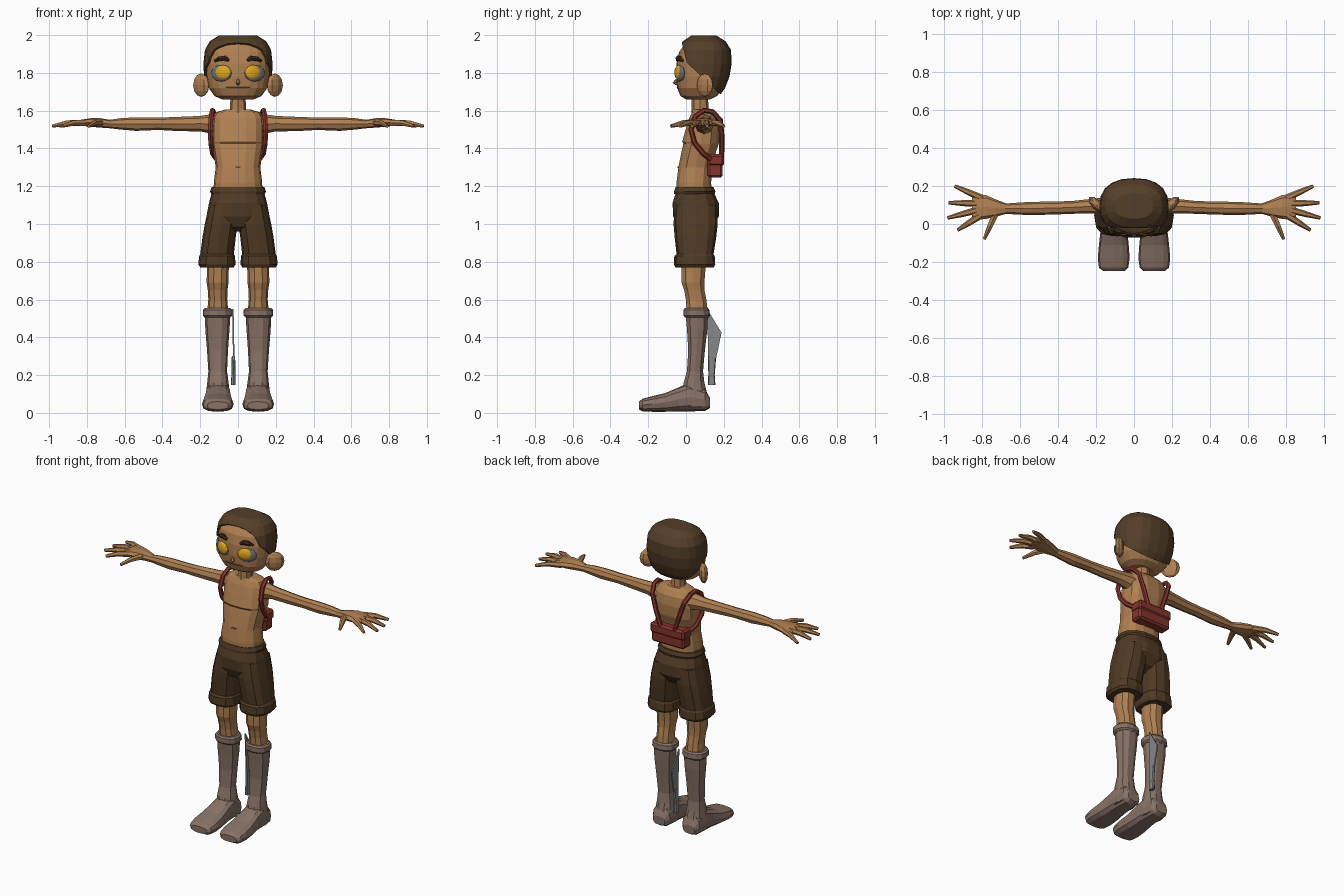
import bpy, bmesh, math
from mathutils import Vector, Matrix


def material(name, r, g, b):
    lin = [((c / 255 + 0.055) / 1.055) ** 2.4 for c in (r, g, b)]
    m = bpy.data.materials.new(name)
    m.diffuse_color = (*lin, 1)
    return m


SKIN = material("skin", 176, 128, 82)
HAIR = material("hair brown", 84, 62, 40)
CLOTH = material("shorts brown", 80, 58, 36)
SOCK = material("boot taupe", 136, 114, 102)
RED = material("strap red", 134, 52, 44)
YELLOW = material("eye yellow", 222, 168, 32)
RIM = material("eye rim grey", 108, 114, 120)
STEEL = material("steel grey", 132, 134, 137)
DARK = material("brow dark", 60, 44, 32)
FOLD = material("skin fold", 134, 92, 56)


def finish(name, bm, mat, mirror=False):
    bmesh.ops.recalc_face_normals(bm, faces=bm.faces)
    me = bpy.data.meshes.new(name)
    bm.to_mesh(me)
    bm.free()
    me.materials.append(mat)
    ob = bpy.data.objects.new(name, me)
    bpy.context.collection.objects.link(ob)
    if mirror:
        ob.modifiers.new("mirror", "MIRROR").use_mirror_merge = False
    return ob


def skin_rings(bm, rings):
    """Join equal rings of points into a capped skin."""
    vs = [[bm.verts.new(p) for p in ring] for ring in rings]
    n = len(vs[0])
    for a, b in zip(vs, vs[1:]):
        for i in range(n):
            j = (i + 1) % n
            bm.faces.new((a[i], a[j], b[j], b[i]))
    bm.faces.new(vs[0])
    bm.faces.new(vs[-1])


def loft_bm(axis, rings, sides=12, power=2.3):
    """Rings are (position on axis, a0, a1, b0, b1): extents on the other two axes."""
    bm = bmesh.new()
    out = []
    for t, a0, a1, b0, b1 in rings:
        ring = []
        for i in range(sides):
            w = 2 * math.pi * i / sides
            c, s = math.cos(w), math.sin(w)
            a = (a0 + a1) / 2 + (a1 - a0) / 2 * math.copysign(abs(c) ** (2 / power), c)
            b = (b0 + b1) / 2 + (b1 - b0) / 2 * math.copysign(abs(s) ** (2 / power), s)
            p = [a, b]
            p.insert(axis, t)
            ring.append(p)
        out.append(ring)
    skin_rings(bm, out)
    return bm


def loft(name, axis, rings, mat, mirror=False, sides=12, power=2.3):
    return finish(name, loft_bm(axis, rings, sides, power), mat, mirror)


def tube(name, pts, radii, mat, mirror=True, sides=6):
    bm = bmesh.new()
    pts = [Vector(p) for p in pts]
    rings = []
    for i, p in enumerate(pts):
        d = (pts[min(i + 1, len(pts) - 1)] - pts[max(i - 1, 0)]).normalized()
        ref = Vector((1, 0, 0)) if abs(d.x) < 0.75 else Vector((0, 0, 1))
        u = d.cross(ref).normalized()
        v = d.cross(u)
        ws = [2 * math.pi * k / sides for k in range(sides)]
        rings.append([p + radii[i] * (u * math.cos(w) + v * math.sin(w)) for w in ws])
    skin_rings(bm, rings)
    return finish(name, bm, mat, mirror)


def blob(name, loc, half, turn, mat, seg=16, rings=10):
    bm = bmesh.new()
    m = Matrix.Translation(loc) @ Matrix.Rotation(math.radians(turn), 4, "Z") @ Matrix.Diagonal((*half, 1))
    bmesh.ops.create_uvsphere(bm, u_segments=seg, v_segments=rings, radius=1, matrix=m)
    return finish(name, bm, mat, True)


def box(name, lo, hi, mat, bevel=0.01):
    bm = bmesh.new()
    lo, hi = Vector(lo), Vector(hi)
    m = Matrix.Translation((lo + hi) / 2) @ Matrix.Diagonal((*(hi - lo), 1))
    bmesh.ops.create_cube(bm, size=1, matrix=m)
    bmesh.ops.bevel(bm, geom=bm.edges[:], offset=bevel, segments=1, affect="EDGES")
    return finish(name, bm, mat)


# Head and hair share one profile: z, half width, front y, back y
PROFILE = [(1.66, .085, 0, .13), (1.678, .125, -.03, .165), (1.72, .155, -.046, .195),
           (1.78, .168, -.052, .218), (1.85, .171, -.05, .23), (1.91, .163, -.037, .226),
           (1.955, .138, -.005, .198), (1.985, .09, .04, .15)]
loft("head", 2, [(z, -x, x, f, b) for z, x, f, b in PROFILE], SKIN, sides=20, power=2.4)
g = 0.012
bm = loft_bm(2, [(z + (g if z > 1.9 else 0), -x - g, x + g, f - g, b + g) for z, x, f, b in PROFILE], 20, 2.4)
for co, no in (((0, -.02, 1.95), (0, 1, .25)), ((0, .03, 1.83), (0, .75, .8)), ((0, 0, 1.685), (0, 0, 1))):
    bmesh.ops.bisect_plane(bm, geom=bm.verts[:] + bm.edges[:] + bm.faces[:],
                           plane_co=co, plane_no=no, clear_inner=True)
hair = finish("hair", bm, HAIR)
hair.modifiers.new("thickness", "SOLIDIFY").thickness = 0.012

# Face
blob("eye_rim", (.088, -.031, 1.798), (.058, .018, .044), 22, RIM)
blob("eye", (.08, -.038, 1.802), (.046, .019, .039), 20, YELLOW)
tube("eyebrow", [(.048, -.044, 1.866), (.07, -.041, 1.878), (.1, -.03, 1.875), (.122, -.014, 1.862)],
     [.009, .015, .014, .008], DARK)
blob("ear", (.195, .1, 1.735), (.058, .027, .062), 45, SKIN, 8, 6)
tube("nose", [(0, -.05, 1.765), (0, -.058, 1.748), (0, -.048, 1.738)], [.006, .013, .006], SKIN, False)
tube("mouth", [(-.095, -.022, 1.727), (-.055, -.04, 1.722), (0, -.0455, 1.722),
               (.055, -.04, 1.722), (.095, -.022, 1.727)], [.003, .004, .004, .004, .003], FOLD, False)

# Neck and torso
loft("neck", 2, [(1.56, -.06, .06, .03, .14), (1.61, -.042, .042, .03, .12), (1.69, -.04, .04, .03, .115)], SKIN, sides=8)
loft("torso", 2, [(1.15, -.13, .13, -.052, .138), (1.22, -.128, .128, -.052, .135), (1.3, -.118, .118, -.042, .14),
                  (1.38, -.13, .13, -.026, .16), (1.425, -.138, .138, -.016, .175), (1.435, -.138, .138, -.022, .177),
                  (1.5, -.138, .138, -.004, .18), (1.56, -.135, .135, .015, .17), (1.59, -.12, .12, .03, .15),
                  (1.605, -.07, .07, .035, .135)], SKIN, sides=14, power=2.6)
box("navel", (-.014, -.0455, 1.296), (.014, -.04, 1.304), FOLD, .001)

# Arms and hands
loft("arm", 0, [(.07, .035, .155, 1.46, 1.59), (.15, .05, .142, 1.48, 1.58), (.2, .055, .135, 1.49, 1.572),
                (.32, .054, .122, 1.492, 1.567), (.42, .05, .118, 1.498, 1.563), (.54, .047, .117, 1.493, 1.565),
                (.62, .05, .112, 1.5, 1.56), (.69, .055, .107, 1.508, 1.55)], SKIN, True, 8, 2)
loft("palm", 0, [(.67, .055, .107, 1.508, 1.55), (.73, .038, .13, 1.51, 1.56), (.78, .027, .152, 1.515, 1.56),
                 (.83, .022, .155, 1.52, 1.552), (.855, .035, .14, 1.525, 1.545)], SKIN, True, 8, 2.6)
FINGERS = [((.80, .135), (.945, .2)), ((.82, .108), (.978, .112)), ((.82, .075), (.983, .032)),
           ((.81, .045), (.93, -.032)), ((.73, .055), (.79, -.08))]
for i, (a, b) in enumerate(FINGERS):
    mid = ((a[0] + b[0]) / 2, (a[1] + b[1]) / 2)
    tube(f"finger_{i + 1}", [(*a, 1.535), (*mid, 1.535), (*b, 1.518)], [.019, .016, .009], SKIN)

# Shorts
loft("waistband", 2, [(1.16, -.142, .142, -.066, .155), (1.172, -.148, .148, -.066, .158),
                      (1.195, -.14, .14, -.058, .148)], CLOTH, sides=14)
loft("shorts_seat", 2, [(1.17, -.138, .138, -.055, .148), (1.11, -.154, .154, -.074, .176),
                        (1.04, -.167, .167, -.07, .176), (.985, -.12, .12, -.045, .14),
                        (.96, -.04, .04, 0, .09)], CLOTH, sides=14, power=2.5)
loft("shorts_leg", 2, [(1.1, .002, .153, -.06, .165), (1.0, .002, .176, -.066, .168), (.93, .012, .188, -.06, .16),
                       (.84, .022, .2, -.05, .146), (.83, .015, .206, -.062, .152), (.785, .014, .21, -.064, .155),
                       (.77, .022, .2, -.055, .147)], CLOTH, True, 12, 2.6)

# Legs and boots
loft("leg", 2, [(.82, .045, .165, -.03, .11), (.74, .05, .165, -.027, .104), (.69, .05, .166, -.026, .1),
                (.65, .056, .16, -.012, .1), (.6, .057, .157, -.003, .11), (.52, .05, .165, .003, .12)],
     SKIN, True, 10)
loft("boot_top", 2, [(.505, .04, .175, -.004, .12), (.515, .03, .186, -.014, .127), (.545, .03, .186, -.014, .124),
                     (.555, .04, .176, -.006, .115)], SOCK, True, 12)
loft("boot_shaft", 2, [(.53, .04, .176, -.005, .12), (.44, .045, .173, .003, .115), (.33, .053, .164, .01, .102),
                       (.22, .058, .157, .003, .092), (.16, .05, .163, -.015, .1), (.08, .04, .172, -.03, .12),
                       (.03, .045, .168, -.02, .11)], SOCK, True, 10)
loft("foot", 1, [(.126, .065, .15, .025, .08), (.1, .045, .168, .01, .13), (.02, .038, .173, .008, .16),
                 (-.04, .035, .177, .008, .135), (-.11, .028, .185, .006, .105), (-.18, .023, .191, .006, .088),
                 (-.23, .03, .185, .008, .075), (-.248, .05, .163, .018, .06)], SOCK, True, 12, 2.7)

# Back pouch with shoulder straps
box("pouch", (-.118, .115, 1.245), (.118, .194, 1.36), RED, .012)
box("pouch_flap", (-.122, .116, 1.305), (.122, .202, 1.37), RED, .012)
tube("strap", [(.05, .188, 1.355), (.085, .19, 1.46), (.115, .182, 1.55), (.132, .14, 1.595), (.135, .095, 1.602),
               (.142, .048, 1.57), (.147, .026, 1.5), (.145, .045, 1.43), (.135, .09, 1.375), (.11, .135, 1.34)],
     [.014] * 10, RED, True, 6)

# Knife hanging behind one calf
bm = bmesh.new()
outline = [(.112, .55), (.188, .425), (.158, .28), (.118, .28)]
x_at = lambda z: -.02 - .018 * (z - .15)
skin_rings(bm, [[(x_at(z) + s, y, z) for y, z in outline] for s in (-.004, .004)])
finish("knife_blade", bm, STEEL)
loft("knife_handle", 2, [(.147, -.038, -.012, .116, .156), (.2, -.035, -.013, .118, .152),
                         (.3, -.033, -.015, .117, .16)], STEEL, sides=8, power=3)
